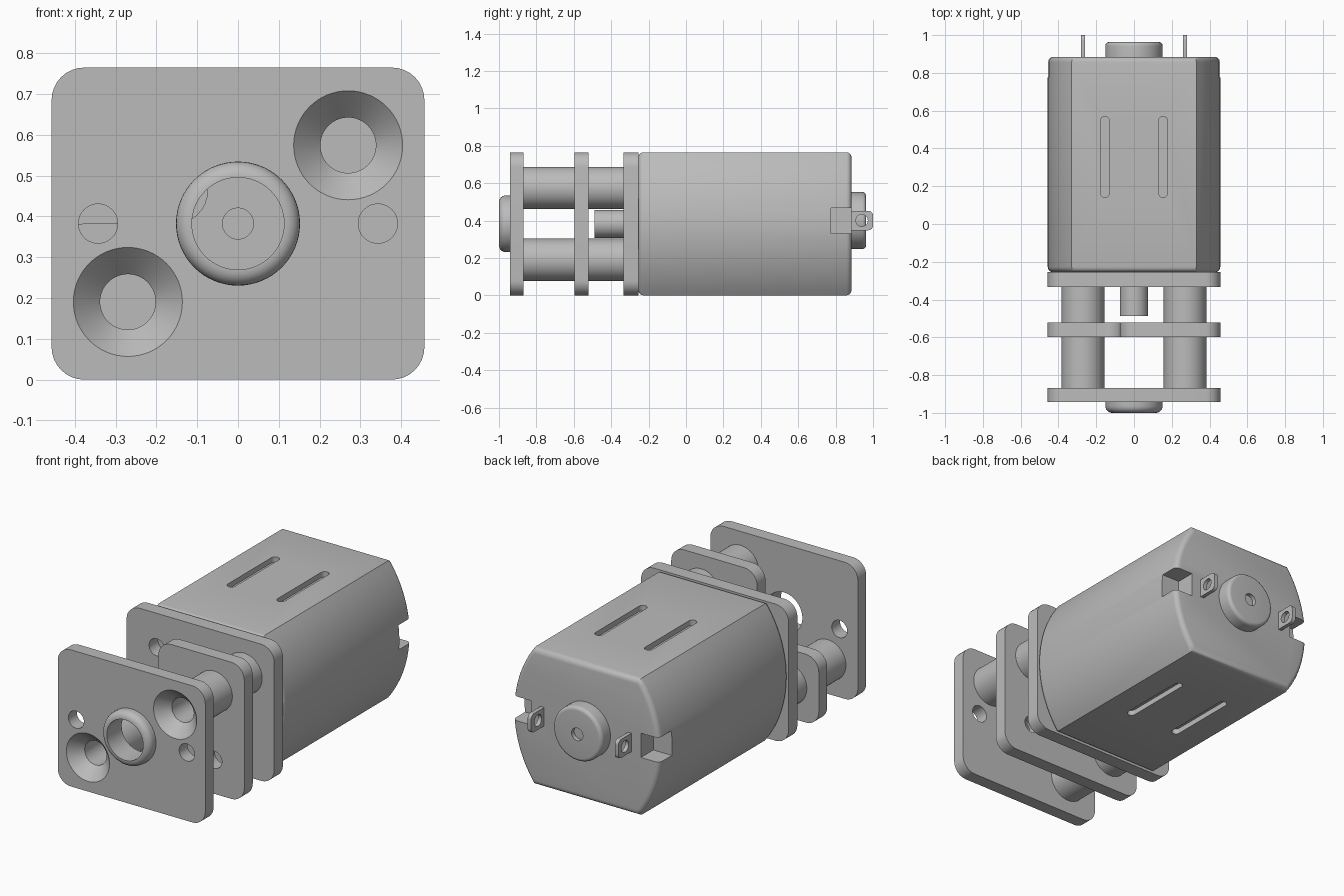
import bpy, bmesh, math
from mathutils import Vector

cube = bpy.data.objects.get("Cube")
if cube:
    bpy.data.objects.remove(cube)

W, H = 0.457, 0.765          # half width and height of the plates
MID = H / 2                  # gearbox axis height
REAR = 0.40                  # height of the rear boss and terminals
BACK = 0.885                 # rear face of the motor can
PX, PZ = 0.27, 0.192         # offsets of the posts from the axis

grey = bpy.data.materials.new("plain_grey")
grey.use_nodes = True
grey.diffuse_color = (0.5, 0.5, 0.5, 1)
grey.node_tree.nodes["Principled BSDF"].inputs["Base Color"].default_value = (0.5, 0.5, 0.5, 1)


def finish(name, bm):
    bmesh.ops.recalc_face_normals(bm, faces=bm.faces)
    mesh = bpy.data.meshes.new(name)
    bm.to_mesh(mesh)
    bm.free()
    mesh.materials.append(grey)
    obj = bpy.data.objects.new(name, mesh)
    bpy.context.collection.objects.link(obj)
    return obj


def rounded(corners, r, steps=8):
    """Fillet every right-angled corner of an outline."""
    out = []
    for i, c in enumerate(corners):
        p = Vector(c)
        a = (Vector(corners[i - 1]) - p).normalized() * r
        b = (Vector(corners[(i + 1) % len(corners)]) - p).normalized() * r
        for k in range(steps + 1):
            t = math.pi / 2 * k / steps
            out.append(p + a + b - b * math.cos(t) - a * math.sin(t))
    return out


def rect(u0, u1, v0, v1):
    return [(u0, v0), (u1, v0), (u1, v1), (u0, v1)]


def prism(name, outline, w0, w1, axis="y"):
    place = {"x": lambda u, v, w: (w, u, v),
             "y": lambda u, v, w: (u, w, v),
             "z": lambda u, v, w: (u, v, w)}[axis]
    bm = bmesh.new()
    rings = [[bm.verts.new(place(u, v, w)) for u, v in outline] for w in (w0, w1)]
    n = len(outline)
    bm.faces.new(rings[0])
    bm.faces.new(rings[1][::-1])
    for i in range(n):
        j = (i + 1) % n
        bm.faces.new((rings[0][i], rings[0][j], rings[1][j], rings[1][i]))
    return finish(name, bm)


def lathe(name, profile, x, z, closed=False, n=64):
    """Turn (radius, y) points around an axis along y."""
    bm = bmesh.new()
    rings = [[bm.verts.new((x + r * math.cos(math.tau * i / n), y,
                            z + r * math.sin(math.tau * i / n))) for i in range(n)]
             for r, y in profile]
    pairs = list(zip(rings, rings[1:]))
    if closed:
        pairs.append((rings[-1], rings[0]))
    else:
        bm.faces.new(rings[0])
        bm.faces.new(rings[-1])
    for a, b in pairs:
        for i in range(n):
            j = (i + 1) % n
            bm.faces.new((a[i], a[j], b[j], b[i]))
    return finish(name, bm)


def hole(r, y0, y1, x, z):
    return lathe("cutter", [(r, y0), (r, y1)], x, z)


def cut(obj, cutters):
    bpy.context.view_layer.objects.active = obj
    for c in cutters:
        mod = obj.modifiers.new("cut", "BOOLEAN")
        mod.operation, mod.solver, mod.object = "DIFFERENCE", "EXACT", c
        bpy.ops.object.modifier_apply(modifier=mod.name)
        bpy.data.objects.remove(c)


def smooth(obj):
    bpy.ops.object.select_all(action="DESELECT")
    obj.select_set(True)
    bpy.context.view_layer.objects.active = obj
    bpy.ops.object.shade_smooth_by_angle(angle=math.radians(35))


def lip(r, y, b, sign, steps=6):
    """Quarter-round edge profile ending at y."""
    return [(r - b + b * math.cos(t), y + sign * (b * math.sin(t) - b))
            for t in (math.pi / 2 * k / steps for k in range(steps + 1))]


parts = []

# Motor can: flat top and bottom, bowed sides, soft end edges
half_flat = 0.33
bow = W - half_flat
R = (MID ** 2 + bow ** 2) / (2 * bow)
span = math.asin(MID / R)
side = [(W - R + R * math.cos(t), MID + R * math.sin(t))
        for t in (span * (k / 12 - 1) for k in range(25))]
can = prism("motor_can", side + [(-x, z) for x, z in reversed(side)], -0.255, BACK)
bev = can.modifiers.new("soft_ends", "BEVEL")
bev.width, bev.segments = 0.028, 4
bev.limit_method, bev.angle_limit = "ANGLE", math.radians(65)
bev.use_clamp_overlap = False
bpy.context.view_layer.objects.active = can
bpy.ops.object.modifier_apply(modifier=bev.name)
cutters = []
for s in (-1, 1):
    x0, x1 = sorted((s * 0.34, s * 0.6))
    cutters.append(prism("cutter", rect(x0, x1, REAR - 0.068, REAR + 0.068), 0.775, 1))
    slot = rounded(rect(s * 0.154 - 0.023, s * 0.154 + 0.023, 0.14, 0.57), 0.0229)
    cutters.append(prism("cutter", slot, H - 0.03, H + 0.1, "z"))
    cutters.append(prism("cutter", slot, -0.1, 0.03, "z"))
cut(can, cutters)
parts.append(can)

# Rear bearing boss with its shaft recess
boss = lathe("rear_boss", [(0.152, BACK - 0.01)] + lip(0.152, 0.963, 0.02, 1), 0, REAR)
cut(boss, [hole(0.035, 0.94, 1.1, 0, REAR)])
parts.append(boss)

# Terminals with eyelets
for s, label in ((-1, "right"), (1, "left")):
    tab = prism(label + "_terminal", rounded(rect(BACK - 0.03, 1, REAR - 0.052, REAR + 0.052), 0.025),
                s * 0.27 - 0.011, s * 0.27 + 0.011, "x")
    ring = [(0.94 + 0.032 * math.cos(math.tau * i / 24), REAR + 0.032 * math.sin(math.tau * i / 24))
            for i in range(24)]
    cut(tab, [prism("cutter", ring, s * 0.27 - 0.1, s * 0.27 + 0.1, "x")])
    parts.append(tab)

# Front plate with countersunk screw holes, pin holes and bearing bore
full = rounded(rect(-W, W, 0, H), 0.08)
posts = [(PX, MID + PZ), (-PX, MID - PZ)]
front = prism("front_plate", full, -0.942, -0.868)
cutters = [hole(0.113, -1.1, -0.8, 0, MID)]
for x, z in posts:
    cutters.append(lathe("cutter", [(0.1365, -0.945), (0.068, -0.874), (0.068, -0.8)], x, z))
for x in (-0.343, 0.343):
    cutters.append(hole(0.048, -1.1, -0.8, x, MID))
cut(front, cutters)
parts.append(front)

# Front bearing ring
parts.append(lathe("bearing_ring", [(0.113, -0.94), (0.152, -0.94)]
                   + lip(0.152, -1, 0.037, -1) + [(0.113, -1)], 0, MID, closed=True))

# Middle plate with one quarter cut away
notched = [(-W, 0), (W, 0), (W, H), (-0.075, H), (-0.075, MID), (-W, MID)]
middle = prism("middle_plate", rounded(notched, 0.08), -0.597, -0.522)
cut(middle, [hole(0.038, -0.7, -0.4, 0, MID), hole(0.048, -0.7, -0.4, PX, MID - PZ)]
    + [hole(0.068, -0.7, -0.4, x, z) for x, z in posts])
parts.append(middle)

# Rear plate against the motor
rear = prism("rear_plate", full, -0.333, -0.255)
cut(rear, [hole(0.048, -0.4, -0.2, -PX, MID + PZ)])
parts.append(rear)

# Hollow spacer posts, front and rear of the middle plate
for (x, z), label in zip(posts, ("left", "right")):
    for y0, y1, place in ((-0.868, -0.597, "front"), (-0.522, -0.333, "rear")):
        parts.append(lathe(f"{label}_{place}_post", [(0.068, y0), (0.113, y0), (0.113, y1), (0.068, y1)],
                           x, z, closed=True))

# Drive pinion
parts.append(lathe("pinion", [(0.075, -0.488), (0.075, -0.333)], 0, MID))

for part in parts:
    smooth(part)
